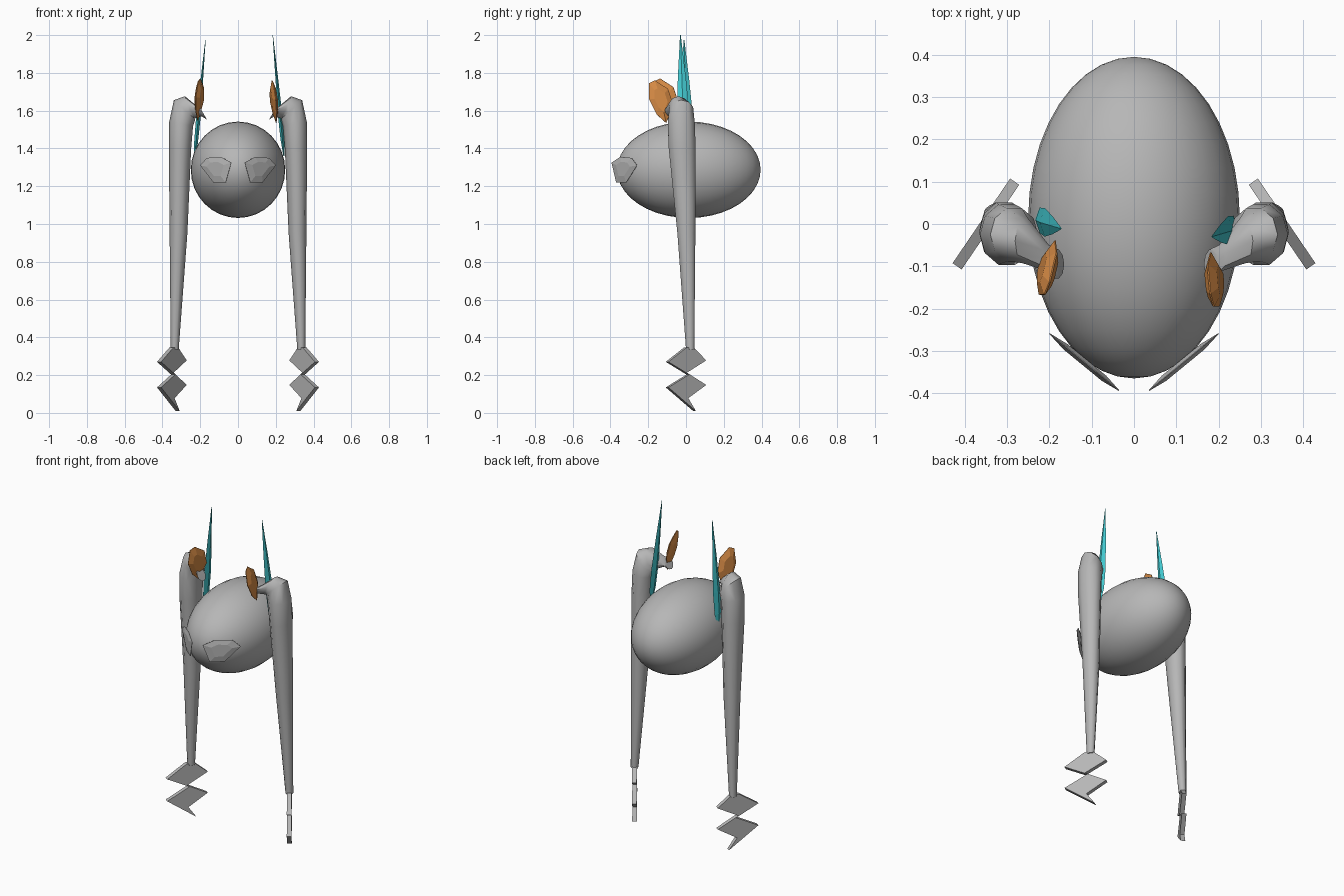
import bpy, bmesh, math
from mathutils import Vector

if "Cube" in bpy.data.objects:
    bpy.data.objects.remove(bpy.data.objects["Cube"])


def material(name, rgb):
    m = bpy.data.materials.new(name)
    m.diffuse_color = (*rgb, 1)
    m.use_nodes = True
    m.node_tree.nodes["Principled BSDF"].inputs["Base Color"].default_value = m.diffuse_color
    return m


GREY = material("grey", (0.47, 0.47, 0.47))
ORANGE = material("orange", (0.68, 0.26, 0.06))
TEAL = material("teal", (0.06, 0.62, 0.67))


def finish(name, bm, mat, angle=None):
    bmesh.ops.recalc_face_normals(bm, faces=bm.faces)
    me = bpy.data.meshes.new(name)
    bm.to_mesh(me)
    bm.free()
    me.materials.append(mat)
    ob = bpy.data.objects.new(name, me)
    bpy.context.collection.objects.link(ob)
    if angle:
        bpy.ops.object.select_all(action='DESELECT')
        ob.select_set(True)
        bpy.context.view_layer.objects.active = ob
        bpy.ops.object.shade_smooth_by_angle(angle=math.radians(angle))
    return ob


def loft(name, rings, mat, angle=None):
    """Skin a list of equal-length point rings and cap both ends."""
    bm = bmesh.new()
    vs = [[bm.verts.new(p) for p in r] for r in rings]
    n = len(rings[0])
    for a, b in zip(vs, vs[1:]):
        for i in range(n):
            j = (i + 1) % n
            bm.faces.new((a[i], a[j], b[j], b[i]))
    bm.faces.new(vs[0])
    bm.faces.new(vs[-1])
    return finish(name, bm, mat, angle)


def lens(name, outline, normal, thick, mat):
    """Flat-edged plate that swells toward its middle on both faces."""
    pts = [Vector(p) for p in outline]
    mid = sum(pts, Vector()) / len(pts)
    nrm = Vector(normal).normalized() * thick / 2
    rings = []
    for scale, off in ((0.55, -1), (1, -0.1), (1, 0.1), (0.55, 1)):
        rings.append([mid + (p - mid) * scale + nrm * off for p in pts])
    return loft(name, rings, mat)


# Egg-shaped body, long axis front to back
bm = bmesh.new()
bmesh.ops.create_uvsphere(bm, u_segments=32, v_segments=20, radius=1)
for v in bm.verts:
    x, y, z = v.co
    v.co = (0.25 * x, 0.015 + 0.38 * z, 1.287 + 0.255 * y)
finish("body", bm, GREY, 60)

# Leg rings: centre x, y, z, half width, half depth, lean in degrees
LEG = [(0.335, 0.022, 0.335, 0.021, 0.023, 0),
       (0.315, 0.002, 0.95, 0.047, 0.050, 0),
       (0.307, -0.020, 1.40, 0.059, 0.075, 0),
       (0.301, -0.025, 1.53, 0.064, 0.075, 10),
       (0.283, -0.025, 1.605, 0.076, 0.066, 42),
       (0.257, -0.040, 1.617, 0.064, 0.055, 68),
       (0.205, -0.080, 1.597, 0.030, 0.032, 65),
       (0.183, -0.095, 1.585, 0.036, 0.036, 60)]

# Zigzag foot outline: (along plate y, z)
ZIGZAG = [(-0.005, 0.345), (-0.10, 0.27), (0.01, 0.203), (-0.10, 0.135),
          (0.045, 0.01), (0.005, 0.078), (0.10, 0.148), (-0.002, 0.213),
          (0.10, 0.278), (0.035, 0.345)]

EYE = [(0.035, 1.325), (0.09, 1.355), (0.165, 1.35),
       (0.20, 1.31), (0.13, 1.22), (0.065, 1.22)]

LEAF = [(-0.165, 1.76), (-0.195, 1.745), (-0.195, 1.66), (-0.155, 1.58),
        (-0.105, 1.535), (-0.067, 1.63), (-0.095, 1.715)]

# Blade rings: z, half width, half thickness
BLADE = [(1.36, 0.008, 0.003), (1.45, 0.030, 0.010), (1.58, 0.034, 0.012),
         (1.78, 0.021, 0.007), (2.0, 0.002, 0.001)]

for side, s in (("right", 1), ("left", -1)):
    # Leg with hooked shoulder
    rings = []
    for x, y, z, rx, ry, lean in LEG:
        a = math.radians(lean)
        ring = []
        for i in range(10):
            t = math.tau * i / 10
            u, v = rx * math.cos(t), ry * math.sin(t)
            ring.append((s * (x + u * math.cos(a)), y + v, z + u * math.sin(a)))
        rings.append(ring)
    loft(side + "_leg", rings, GREY, 45)

    # Zigzag foot, a plate turned outward
    rings = []
    for off in (-0.013, 0.013):
        rings.append([(s * (0.35 - 0.68 * y + 0.83 * off), y + 0.56 * off, z)
                      for y, z in ZIGZAG])
    loft(side + "_zigzag_foot", rings, GREY)

    # Eye plate against the front of the body
    lens(side + "_eye",
         [(s * x, -0.394 + (x - 0.035) * 0.82, z) for x, z in EYE],
         (s * 0.63, -0.77, 0), 0.016, GREY)

    # Orange leaf on the tip of the shoulder
    dx, dy, dz, ky = (0, 0, 0, 0.19) if s > 0 else (0.014, 0.028, 0.01, 0.33)
    lens(side + "_leaf",
         [(s * (0.19 + dx - ky * (y + 0.13) - 0.15 * (z - 1.65)), y + dy, z + dz)
          for y, z in LEAF],
         (s, ky, 0.15), 0.03, ORANGE)

    # Teal blade rising between leg and body
    cy, drop = (-0.015, 0) if s > 0 else (0.004, 0.025)
    rings = []
    for z, w, t in BLADE:
        cx = 0.243 - (z - 1.36) * 0.092 - (0.012 if s < 0 else 0)
        yy = cy - (z - 1.58) * 0.035
        rings.append([(s * (cx + t), yy, z - drop), (s * cx, yy + w, z - drop),
                      (s * (cx - t), yy, z - drop), (s * cx, yy - w, z - drop)])
    loft(side + "_blade", rings, TEAL)
